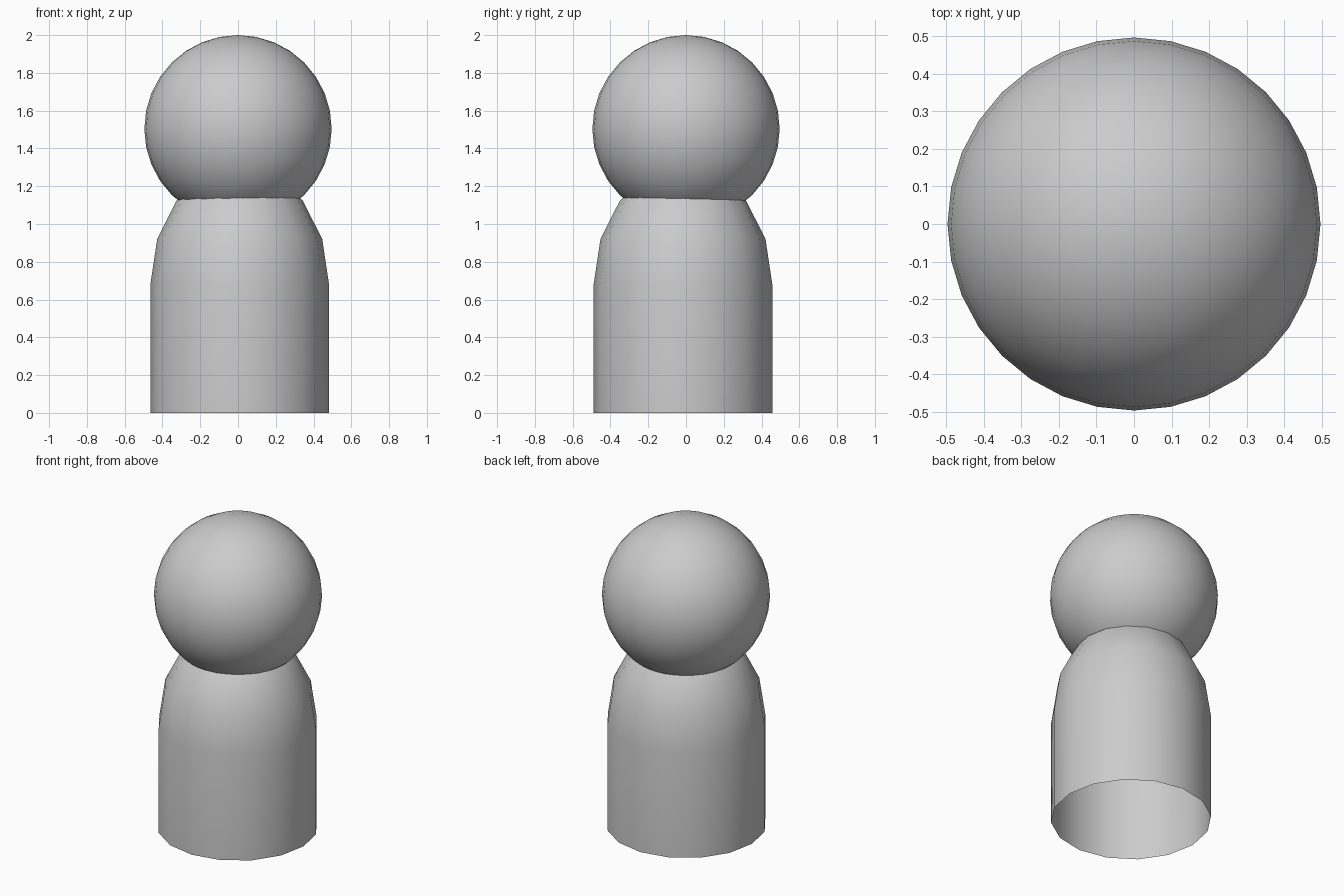
import bpy, bmesh
from math import sin, cos, pi

if "Cube" in bpy.data.objects:
    bpy.data.objects.remove(bpy.data.objects["Cube"])


def add_object(name, bm):
    bmesh.ops.recalc_face_normals(bm, faces=bm.faces)
    for f in bm.faces:
        f.smooth = True
    mesh = bpy.data.meshes.new(name)
    bm.to_mesh(mesh)
    bm.free()
    obj = bpy.data.objects.new(name, mesh)
    bpy.context.collection.objects.link(obj)
    return obj


# Head: smooth ball
bm = bmesh.new()
bmesh.ops.create_uvsphere(bm, u_segments=32, v_segments=16, radius=0.496)
head = add_object("head", bm)
head.location = (0, 0, 1.504)

# Body: 16-sided tube, open below, with a domed top reaching into the head
SIDES, RADIUS, SHOULDER, DOME = 16, 0.473, 0.68, 0.627
profile = [(RADIUS, 0.0)]
profile += [(RADIUS * cos(k * pi / 8), SHOULDER + DOME * sin(k * pi / 8)) for k in range(4)]

bm = bmesh.new()
rings = [[bm.verts.new((r * cos(2 * pi * i / SIDES), r * sin(2 * pi * i / SIDES), z))
          for i in range(SIDES)] for r, z in profile]
pole = bm.verts.new((0, 0, SHOULDER + DOME))
for i in range(SIDES):
    j = (i + 1) % SIDES
    for low, high in zip(rings, rings[1:]):
        bm.faces.new((low[i], low[j], high[j], high[i]))
    bm.faces.new((rings[-1][i], rings[-1][j], pole))
body = add_object("body", bm)
body.location = (0.009, -0.016, 0)
